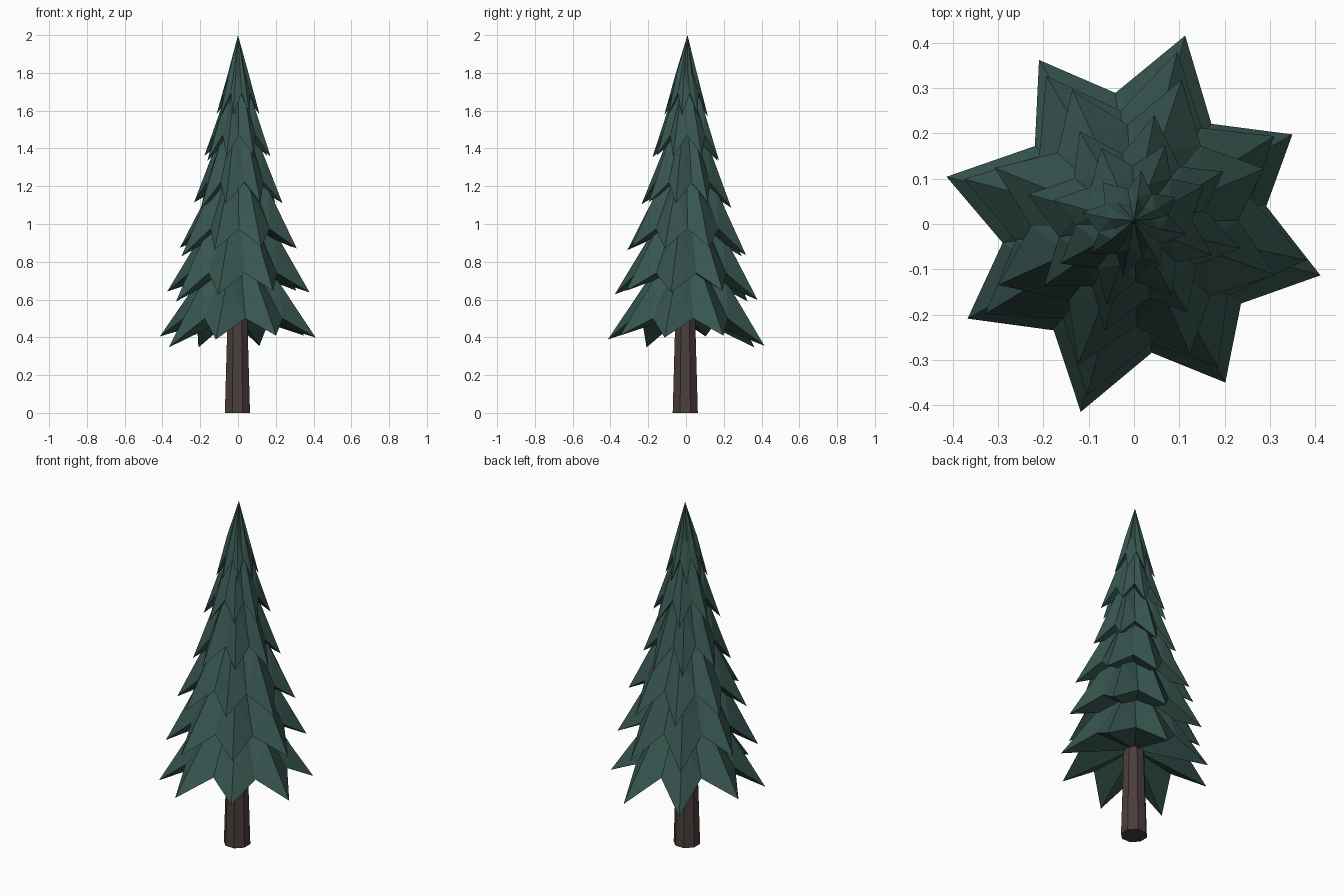
import bpy
import bmesh
import random
from math import cos, sin, pi, radians

random.seed(4)

cube = bpy.data.objects.get("Cube")
if cube:
    bpy.data.objects.remove(cube, do_unlink=True)


def make_material(name, rgb):
    mat = bpy.data.materials.new(name)
    mat.use_nodes = True
    color = (*rgb, 1.0)
    mat.diffuse_color = color
    mat.node_tree.nodes["Principled BSDF"].inputs["Base Color"].default_value = color
    return mat


def finish(bm, name, mat):
    bmesh.ops.recalc_face_normals(bm, faces=bm.faces)
    mesh = bpy.data.meshes.new(name)
    bm.to_mesh(mesh)
    bm.free()
    mesh.materials.append(mat)
    obj = bpy.data.objects.new(name, mesh)
    bpy.context.collection.objects.link(obj)
    return obj


needles = make_material("dark green needles", (0.038, 0.092, 0.079))
bark = make_material("dark brown bark", (0.070, 0.049, 0.046))

POINTS = 8
# Relative reach and droop of each branch tip, going round from the left side
TIPS = [(0.96, 0.07), (1.03, -0.06), (1.0, -0.08), (1.02, 0.06),
        (1.01, -0.08), (1.03, 0.02), (0.965, 0.07), (1.02, 0.045)]


def branch_tier(name, radius, tip_z, apex_z, twist, jitter):
    """Drooping star skirt: zigzag hem, softer middle ring, apex, hollow underside."""
    bm = bmesh.new()
    hem, middle = [], []
    height = apex_z - tip_z
    for i in range(2 * POINTS):
        is_tip = i % 2 == 0
        angle = radians(30 + twist) + i * pi / POINTS
        angle += radians(random.uniform(-jitter, jitter))
        reach, droop = TIPS[i // 2]
        if is_tip:
            r, z = radius * reach, tip_z + droop * radius
            mid_r, mid_z = radius * 0.50, tip_z + height * 0.52
        else:
            r, z = radius * random.uniform(0.66, 0.71), tip_z + 0.12
            mid_r, mid_z = radius * 0.38, tip_z + height * 0.53
        hem.append(bm.verts.new((r * cos(angle), r * sin(angle), z)))
        mid_r *= random.uniform(0.95, 1.05)
        middle.append(bm.verts.new((mid_r * cos(angle), mid_r * sin(angle), mid_z)))
    apex = bm.verts.new((0, 0.008, apex_z))
    hollow = bm.verts.new((0, 0, tip_z + 0.145))
    for i in range(2 * POINTS):
        j = (i + 1) % (2 * POINTS)
        # Split each hem panel along the line falling from the ridge
        if i % 2 == 0:
            bm.faces.new((hem[i], hem[j], middle[i]))
            bm.faces.new((hem[j], middle[j], middle[i]))
        else:
            bm.faces.new((hem[i], hem[j], middle[j]))
            bm.faces.new((hem[i], middle[j], middle[i]))
        bm.faces.new((middle[i], middle[j], apex))
        bm.faces.new((hem[j], hem[i], hollow))
    return finish(bm, name, needles)


# Branch tiers from bottom to top: radius, tip height, apex height, twist, jitter
TIERS = [
    (0.418, 0.38, 1.00, 0, 1),
    (0.380, 0.62, 1.28, 2, 3),
    (0.325, 0.855, 1.50, -5, 2),
    (0.237, 1.10, 1.70, 2, 3),
    (0.182, 1.35, 1.88, -4, 3),
    (0.114, 1.575, 2.00, 5, 3),
]
for number, tier in enumerate(TIERS, 1):
    branch_tier(f"branch_tier_{number}", *tier)

# Tapered trunk with a flat side to the front
bm = bmesh.new()
bmesh.ops.create_cone(bm, cap_ends=True, segments=8,
                      radius1=0.072, radius2=0.054, depth=0.60)
bmesh.ops.translate(bm, verts=bm.verts, vec=(0, 0, 0.30))
trunk = finish(bm, "trunk", bark)
trunk.location = (-0.003, -0.004, 0)
trunk.rotation_euler.z = pi / 8
